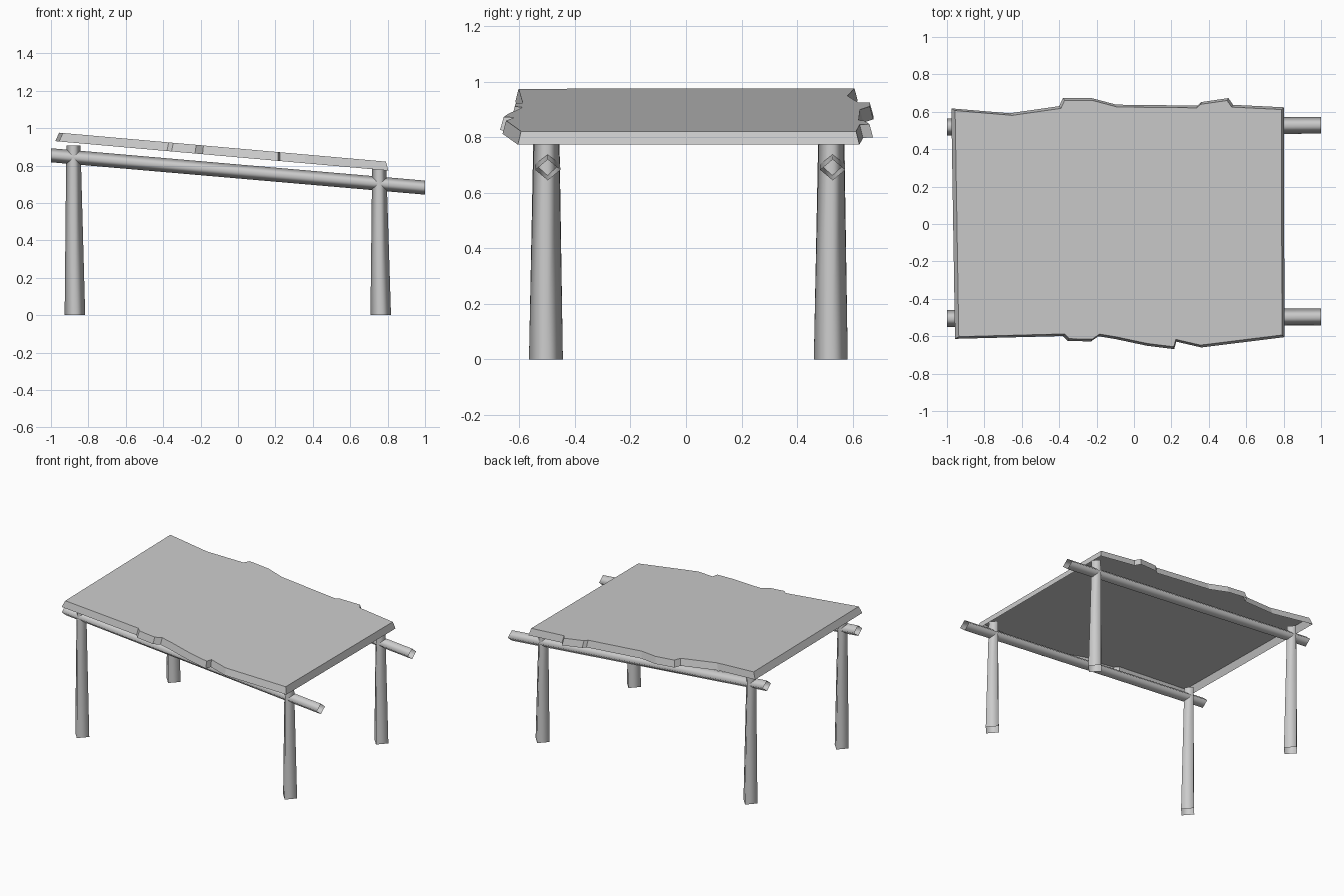
import bpy
from mathutils import Vector

cube = bpy.data.objects.get("Cube")
if cube:
    bpy.data.objects.remove(cube, do_unlink=True)

# One plain grey for everything
grey = bpy.data.materials.new("plain grey")
grey.use_nodes = True
colour = (0.6, 0.6, 0.6, 1)
grey.diffuse_color = colour
grey.node_tree.nodes["Principled BSDF"].inputs["Base Color"].default_value = colour


def loft(name, start, end, smooth=False, end_cap=False):
    """Thin shell between two matching rings, open at the start."""
    n = len(start)
    faces = [(i, (i + 1) % n, (i + 1) % n + n, i + n) for i in range(n)]
    if end_cap:
        faces.append(tuple(range(n, 2 * n)))
    mesh = bpy.data.meshes.new(name)
    mesh.from_pydata(start + end, [], faces)
    for face in mesh.polygons:
        face.use_smooth = smooth
    mesh.materials.append(grey)
    obj = bpy.data.objects.new(name, mesh)
    bpy.context.collection.objects.link(obj)


def diamond(centre, u, v):
    """Four-cornered ring around a centre with half axes u and v."""
    c, u, v = Vector(centre), Vector(u), Vector(v)
    return [c + u, c + v, c - u, c - v]


# Tapered four-sided hollow posts and the sloping beams they carry
for side, y in (("front", -0.504), ("back", 0.521)):
    for end, x, top in (("right", -0.872, 0.907), ("left", 0.763, 0.787)):
        loft(f"{side}_{end}_post",
             diamond((x, y, 0), (0.055, 0, 0), (0, 0.061, 0)),
             diamond((x - 0.008, y + 0.002, top), (0.038, 0, 0), (0, 0.045, 0)), smooth=True)
    loft(f"{side}_beam",
         diamond((-1, y - 0.002, 0.855), (0, 0.045, 0), (0, 0, 0.0375)),
         diamond((1, y + 0.007, 0.682), (0, 0.045, 0), (0, 0, 0.0375)), smooth=True)

# Tilted roof sheet with ragged front and back edges and a turned-down rim
front_edge = [(-0.957, -0.614), (-0.38, -0.599), (-0.355, -0.625), (-0.23, -0.628),
              (-0.19, -0.6), (-0.1, -0.615), (0.07, -0.651), (0.215, -0.669),
              (0.226, -0.629), (0.36, -0.66), (0.804, -0.605)]
back_edge = [(0.802, 0.624), (0.53, 0.637), (0.505, 0.673), (0.36, 0.652), (0.34, 0.633),
             (-0.095, 0.638), (-0.23, 0.674), (-0.38, 0.674), (-0.4, 0.63),
             (-0.665, 0.592), (-0.977, 0.618)]
outline = front_edge + back_edge


def ring(scale, shift, base):
    """Roof outline, scaled inwards and laid on the slope."""
    points = [(x * scale + shift, y * scale) for x, y in outline]
    return [Vector((x, y, base - 0.0885 * x)) for x, y in points]


loft("roof_sheet", ring(1, 0, 0.844), ring(0.981, 0.002, 0.891), end_cap=True)
